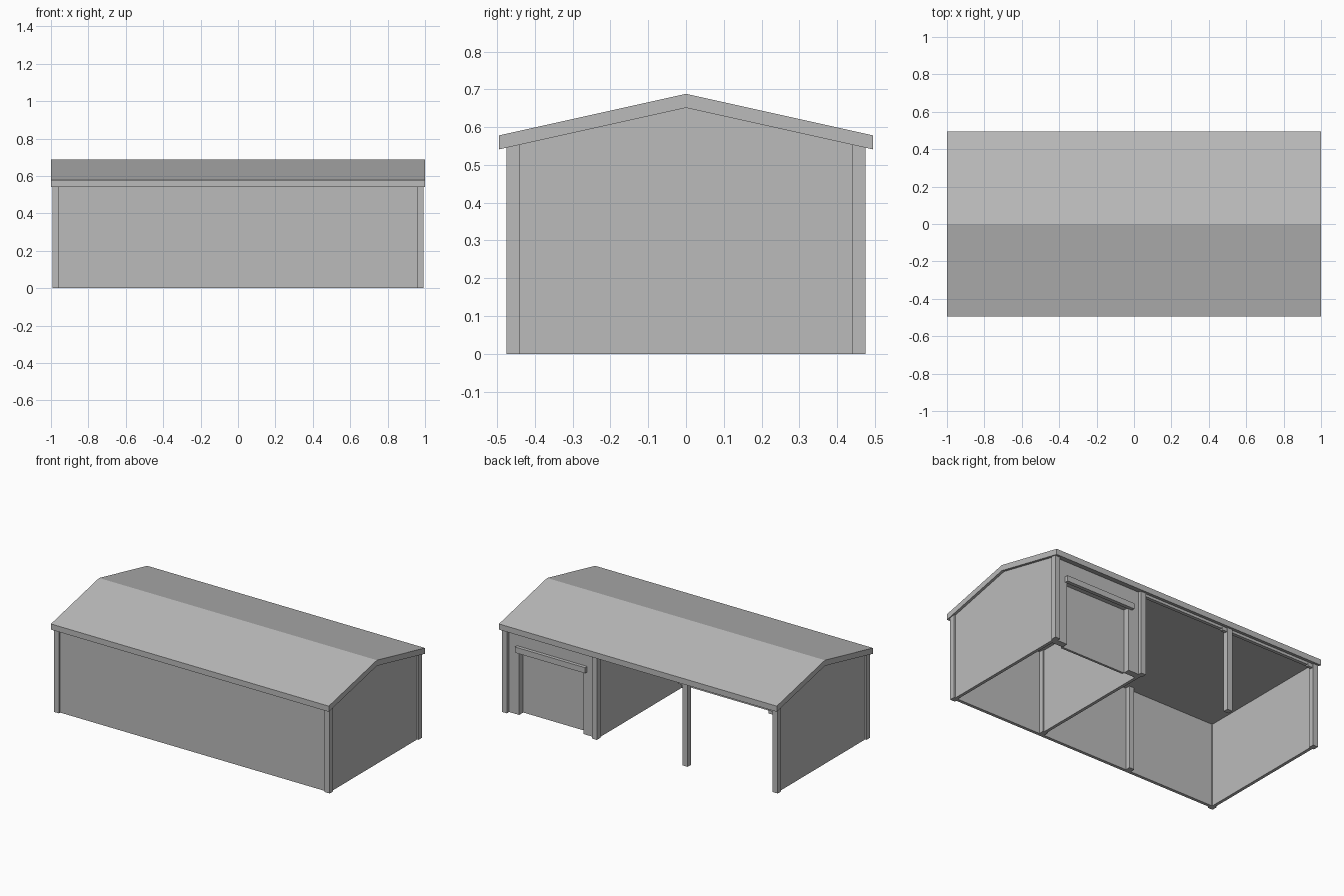
import bpy
import bmesh
from mathutils import Vector

cube = bpy.data.objects.get("Cube")
if cube:
    bpy.data.objects.remove(cube, do_unlink=True)

grey = bpy.data.materials.new("plain grey")
grey.use_nodes = True
colour = (0.5, 0.5, 0.5, 1)
grey.diffuse_color = colour
grey.node_tree.nodes["Principled BSDF"].inputs["Base Color"].default_value = colour

# Overall sizes
END = 0.993      # outer face of the end posts
SIDE = 0.475     # outer face of the side posts
POST = 0.036
BAY = 0.327
EAVE, RIDGE, ROOF_Y = 0.541, 0.651, 0.495
SLAB = 0.037
CEILING = 0.545
INSET = 0.01     # end walls behind the faces of the posts


def under_roof(y):
    return RIDGE - (RIDGE - EAVE) * abs(y) / ROOF_Y


def prism(name, outline, start, end, axis):
    """Extrude a closed outline along x or y; outline pairs are (other axis, z)."""
    bm = bmesh.new()

    def place(a, z):
        return (start, a, z) if axis == "x" else (a, start, z)

    face = bm.faces.new([bm.verts.new(place(a, z)) for a, z in outline])
    new = bmesh.ops.extrude_face_region(bm, geom=[face])["geom"]
    shift = Vector((end - start, 0, 0) if axis == "x" else (0, end - start, 0))
    bmesh.ops.translate(bm, vec=shift,
                        verts=[v for v in new if isinstance(v, bmesh.types.BMVert)])
    bmesh.ops.recalc_face_normals(bm, faces=bm.faces)
    mesh = bpy.data.meshes.new(name)
    bm.to_mesh(mesh)
    bm.free()
    mesh.materials.append(grey)
    obj = bpy.data.objects.new(name, mesh)
    bpy.context.collection.objects.link(obj)


def box(name, x, y, z):
    outline = [(x[0], z[0]), (x[1], z[0]), (x[1], z[1]), (x[0], z[1])]
    prism(name, outline, y[0], y[1], "y")


def gable(name, x0, x1):
    half = SIDE - 0.006
    top = under_roof(half)
    outline = [(-half, 0), (half, 0), (half, top), (0, RIDGE), (-half, top)]
    prism(name, outline, x0, x1, "x")


def post(name, x, outer, inner):
    """Square post with its top cut to the roof slope."""
    outline = [(outer, 0), (inner, 0), (inner, under_roof(inner)),
               (outer, under_roof(outer))]
    prism(name, outline, x, x + POST, "x")


# Pitched roof slab and the flat ceiling inside it
prism("roof", [(-ROOF_Y, EAVE), (0, RIDGE), (ROOF_Y, EAVE),
               (ROOF_Y, EAVE + SLAB), (0, RIDGE + SLAB), (-ROOF_Y, EAVE + SLAB)],
      -1, 1, "x")
box("ceiling", (-END + 0.02, END - 0.02), (-0.45, 0.45), (CEILING, CEILING + 0.006))

# Posts along the back, at the front corners and inside the front wall
starts = [-END, -BAY - POST / 2, BAY - POST / 2, END - POST]
for number, x in enumerate(starts, 1):
    post(f"back_post_{number}", x, SIDE, SIDE - POST)
    outer = -SIDE if number in (1, 4) else -0.445
    post(f"front_post_{number}", x, outer, outer + POST)

# Gable walls
gable("right_gable_wall", -END + INSET, -END + 0.03)
gable("left_gable_wall", END - 0.03, END - INSET)

# Closed long wall, and the partition between closed and open bays
box("front_wall", (-END + POST, END - POST), (-0.462, -0.442), (0, under_roof(SIDE)))
box("partition_wall", (BAY - 0.01, BAY + 0.01), (-0.45, 0.45), (0, CEILING))

# Closed bay wall around the recessed doorway
door_x, door_top = (0.42, 0.885), 0.42
x0, x1 = BAY, END - POST / 2
wall_top = under_roof(SIDE)
prism("door_wall", [(x0, 0), (door_x[0], 0), (door_x[0], door_top),
                    (door_x[1], door_top), (door_x[1], 0), (x1, 0),
                    (x1, wall_top), (x0, wall_top)],
      0.41, 0.452, "y")
box("door", door_x, (0.395, 0.41), (0, door_top))
box("door_rail", (0.395, 0.9), (0.45, 0.474), (0.41, 0.447))

# Header beam over the open bays, with a short bracket beside each post
box("header_beam", (-END + POST, BAY), (SIDE - 0.03, SIDE - 0.008), (0.53, 0.55))
for number, x in enumerate(starts[:2], 1):
    box(f"post_bracket_{number}", (x + POST, x + POST + 0.035),
        (SIDE - 0.024, SIDE - 0.004), (0.52, 0.54))
